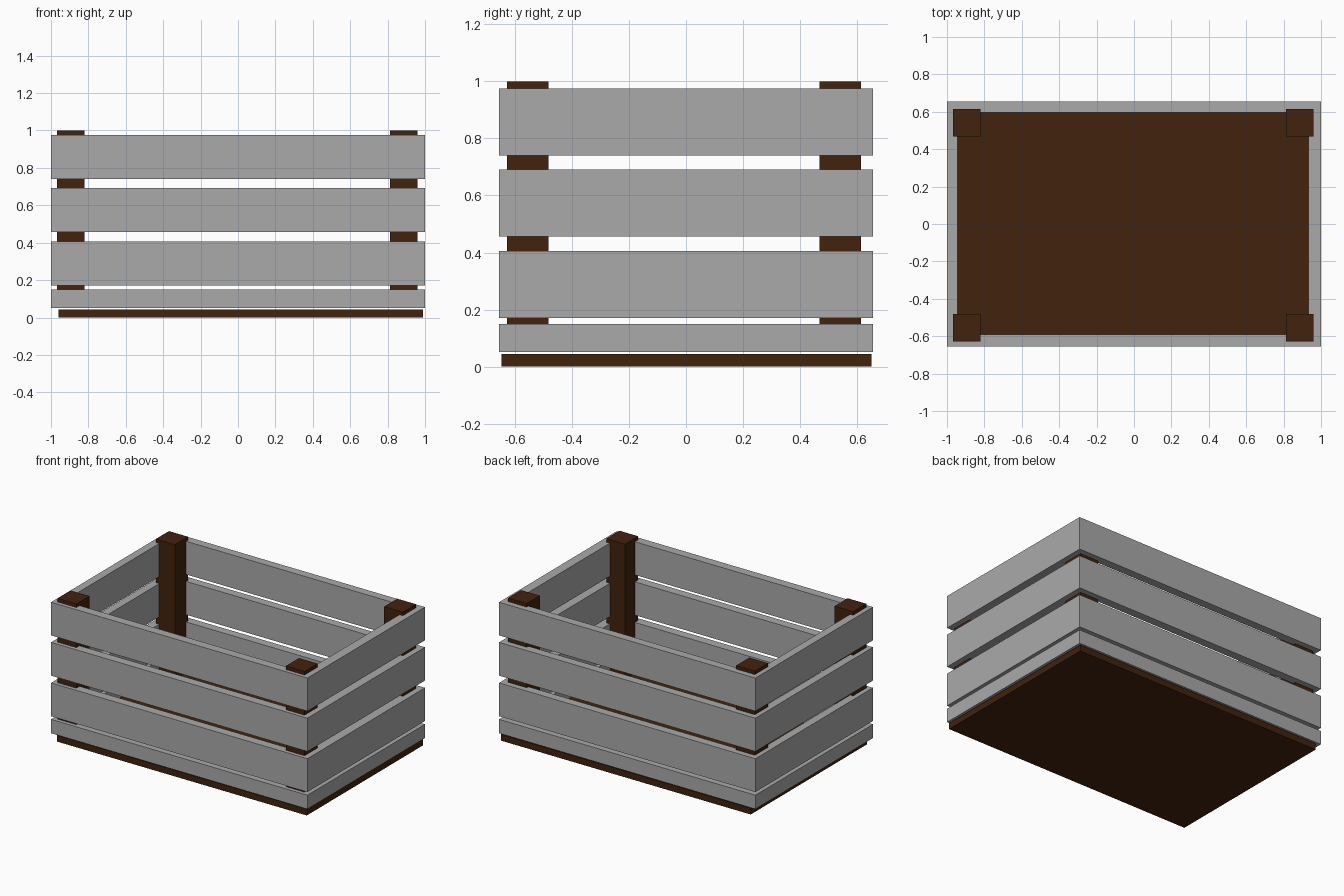
import bpy, bmesh

if "Cube" in bpy.data.objects:
    bpy.data.objects.remove(bpy.data.objects["Cube"])


def material(name, rgb):
    m = bpy.data.materials.new(name)
    m.diffuse_color = (*rgb, 1)
    m.use_nodes = True
    m.node_tree.nodes["Principled BSDF"].inputs["Base Color"].default_value = m.diffuse_color
    return m


grey = material("grey slats", (0.40, 0.40, 0.40))
brown = material("dark brown wood", (0.055, 0.016, 0.004))


def add_object(name, bm, mat):
    bmesh.ops.recalc_face_normals(bm, faces=bm.faces)
    mesh = bpy.data.meshes.new(name)
    bm.to_mesh(mesh)
    bm.free()
    mesh.materials.append(mat)
    obj = bpy.data.objects.new(name, mesh)
    bpy.context.collection.objects.link(obj)
    return obj


def box(name, x, y, z, mat):
    bm = bmesh.new()
    bmesh.ops.create_cube(bm, size=1)
    for v in bm.verts:
        v.co = [r[0] if c < 0 else r[1] for c, r in zip(v.co, (x, y, z))]
    return add_object(name, bm, mat)


def slat_ring(name, z0, z1):
    # rectangular frame: outer and inner loops joined at both heights
    bm = bmesh.new()

    def loop(x0, x1, y0, y1, z):
        return [bm.verts.new((x, y, z)) for x, y in
                ((x0, y0), (x1, y0), (x1, y1), (x0, y1))]

    outer = (-1.0, 1.0, -0.655, 0.655)
    inner = (-0.943, 0.932, -0.592, 0.595)
    loops = [loop(*outer, z0), loop(*outer, z1), loop(*inner, z1), loop(*inner, z0)]
    for k in range(4):
        a, b = loops[k], loops[(k + 1) % 4]
        for i in range(4):
            j = (i + 1) % 4
            bm.faces.new((a[i], a[j], b[j], b[i]))
    return add_object(name, bm, grey)


# Floor board
box("floor_board", (-0.96, 0.99), (-0.647, 0.65), (0.0, 0.044), brown)

# Four slat rings around the crate
for n, (z0, z1) in enumerate(((0.051, 0.149), (0.171, 0.406),
                              (0.457, 0.692), (0.741, 0.975))):
    slat_ring(f"slat_ring_{n + 1}", z0, z1)

# Corner posts, sunk partly into the slats
for xn, x in (("left", (-0.967, -0.821)), ("right", (0.813, 0.959))):
    for yn, y in (("front", (-0.628, -0.482)), ("back", (0.468, 0.614))):
        box(f"{yn}_{xn}_post", x, y, (0.052, 1.0), brown)
